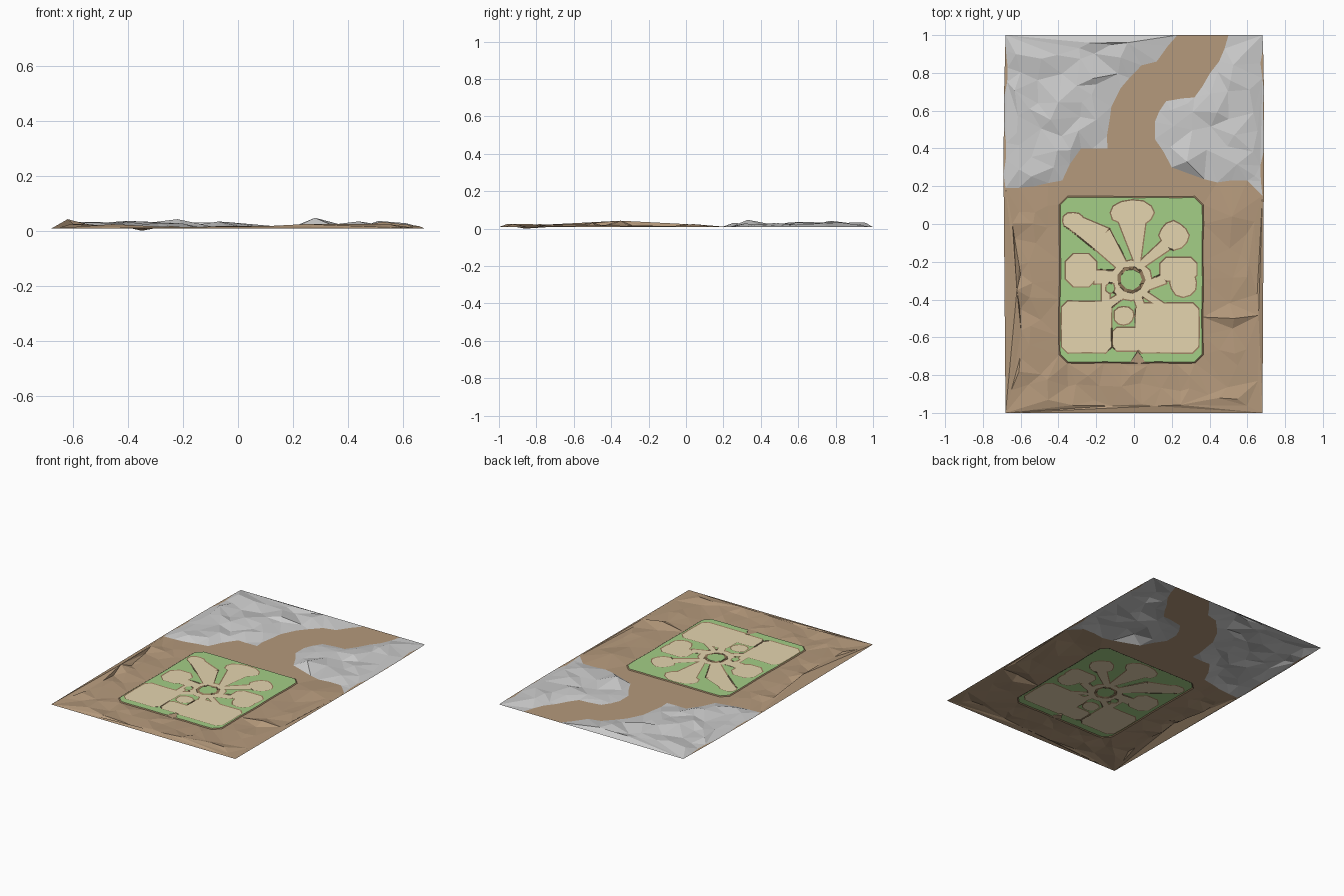
import bpy, math, random
from mathutils import Vector
from mathutils.geometry import delaunay_2d_cdt

if "Cube" in bpy.data.objects:
    bpy.data.objects.remove(bpy.data.objects["Cube"])

random.seed(7)
rnd = random.uniform
BASE, GRASS_Z, SAND_Z = 0.008, 0.013, 0.011
W, H = 0.68, 1.0


def poly(*n):
    """Counter-clockwise outline from x, y pairs in hundredths."""
    p = [Vector((x / 100, y / 100)) for x, y in zip(n[::2], n[1::2])]
    area = sum(a.x * b.y - b.x * a.y for a, b in zip(p, p[1:] + p[:1]))
    return p if area > 0 else p[::-1]


def rough(p, amount, step=0.06):
    """Break long edges up with small random bends, leaving the slab border straight."""
    out = []
    for a, b in zip(p, p[1:] + p[:1]):
        out.append(a)
        edge = (abs(a.x) == abs(b.x) == W and a.x == b.x) or (a.y == b.y == H)
        n = 1 if edge else max(1, round((b - a).length / step))
        out += [a.lerp(b, i / n) + Vector((rnd(-amount, amount), rnd(-amount, amount)))
                for i in range(1, n)]
    return out


def blob(x, y, rx, ry, n=12, wob=0.08):
    q = []
    for i in range(n):
        t, k = math.tau * i / n, 1 + rnd(-wob, wob)
        q += [x + rx * k * math.cos(t), y + ry * k * math.sin(t)]
    return poly(*q)


def box(x1, y1, x2, y2, c=3):
    return rough(poly(x1 + c, y1, x2 - c, y1, x2, y1 + c, x2, y2 - c,
                      x2 - c, y2, x1 + c, y2, x1, y2 - c, x1, y1 + c), 0.003, 0.1)


def lane(x1, y1, w1, x2, y2, w2):
    d = Vector((x2 - x1, y2 - y1)).normalized() / 2
    a, b = d * w1, d * w2
    return poly(x1 - a.y, y1 + a.x, x1 + a.y, y1 - a.x,
                x2 + b.y, y2 - b.x, x2 - b.y, y2 + b.x)


def grow(p, w=0.007):
    """Offset an outline outwards."""
    out = []
    for i, b in enumerate(p):
        u = (b - p[i - 1]).normalized()
        v = (p[(i + 1) % len(p)] - b).normalized()
        m = Vector((u.y + v.y, -u.x - v.x)).normalized()
        out.append(b + m * w / max(0.6, m.dot(Vector((u.y, -u.x)))))
    return out


def inside(q, p):
    hit = False
    for a, b in zip(p, p[1:] + p[:1]):
        if (a.y > q.y) != (b.y > q.y):
            if q.x < a.x + (q.y - a.y) * (b.x - a.x) / (b.y - a.y):
                hit = not hit
    return hit


def within(q, polys):
    return any(inside(q, p) for p in polys)


# Ground slab and the two rocky areas beside the pass
border = [Vector((-W, -H)), Vector((W, -H)), Vector((W, H)), Vector((-W, H))]
left_rock = poly(-68, 19, -38, 23, -28, 40, -14, 40, -12, 62, -7, 72,
                 4, 84, 12, 86, 23, 100, -68, 100)
right_rock = poly(50, 100, 45, 86, 32, 67, 17, 65, 11, 54, 11, 45,
                  20, 30, 44, 22, 60, 23, 68, 15, 68, 100)
rocks = [rough(left_rock, 0.012, 0.08), rough(right_rock, 0.012, 0.08)]

# Lawn with a notch at the entrance
lawn = [box(-39, -73, 36, 14, 4)]
notch = [poly(-3, -75, 2, -67, 7, -75)]

# Sandy clearings and lanes, overlapping into one network
sand = [blob(-1, 6, 12, 7), lane(-1, 3, 15, 2, -22, 2)]
sand += [blob(-32, 1.5, 5.5, 4.5), lane(-32, 1, 8, -17, -8, 13),
         lane(-18, -7, 13, -4, -25, 4)]
sand += [blob(21, -6, 7.5, 7), lane(17, -11, 6, 2, -23, 3)]
sand += [box(-36, -33, -20, -16, 4), lane(-21, -28, 7, -7, -28, 6)]
sand += [box(14, -30, 33, -18), blob(26, -31, 7, 7), lane(16, -29, 5, 4, -34, 4)]
sand += [box(-38, -68, -12, -41), box(1, -68, 34, -42), box(-11, -67, 4, -55, 2)]
sand += [blob(-5.5, -48.5, 5, 4.5), blob(-1.5, -30, 11, 10.5, 12, 0.03)]
sand += [lane(-15, -30, 4, -15, -43, 4), lane(-5, -37, 3, -14, -43, 4),
         lane(1, -36, 4, 4, -45, 4), lane(4, -36, 3, 16, -44, 3)]

# Planted islands: centre bed with a broad kerb, and a small one
islands = [blob(-1.5, -29.5, 5.5, 5.5, 9, 0.05), blob(-12.5, -34, 2.2, 2.5, 7)]
kerbs = [grow(islands[0], 0.018), grow(islands[1])]
sand_out = [grow(p) for p in sand]
lawn_out = [grow(p) for p in lawn]


def kind(q):
    """Name of the ground type at a point, nearest layer first."""
    for name, area in (("grass", islands), ("path_rim", kerbs), ("dirt_ground", notch),
                       ("sand_paths", sand), ("path_rim", sand_out), ("grass", lawn),
                       ("path_rim", lawn_out), ("rock_ground", rocks)):
        if within(q, area):
            return name
    return "dirt_ground"


# Outline points and edges
pts, edges = [], []
for p in [border] + rocks + lawn + lawn_out + notch + sand + sand_out + islands + kerbs:
    n = len(pts)
    pts += p
    edges += [(n + i, n + (i + 1) % len(p)) for i in range(len(p))]

# Scattered hill points, with a few set peaks and one hollow
lift = {}
for x, y, z in [(0.28, 0.33, 0.047), (-0.22, 0.77, 0.042), (-0.62, -0.35, 0.042),
                (0.53, -0.5, 0.032), (-0.35, -0.86, 0.0)]:
    lift[len(pts)] = z
    pts.append(Vector((x, y)))
for i in range(-6, 7):
    for j in range(-10, 11):
        q = Vector((i * 0.105 + rnd(-.04, .04), j * 0.096 + rnd(-.04, .04)))
        if abs(q.x) > 0.66 or abs(q.y) > 0.97:
            continue
        k = kind(q)
        if k == "rock_ground":
            z = BASE + rnd(0.002, 0.028)
        elif k == "dirt_ground" and (abs(q.x) > 0.45 or q.y < -0.8) and q.y < 0.12:
            z = BASE + random.choice((0, 0.004, 0.009, 0.016))
        else:
            continue
        if min((q - p).length for p in pts) > 0.035:
            lift[len(pts)] = z
            pts.append(q)

verts, _, faces, origin, _, _ = delaunay_2d_cdt(pts, edges, [], 0, 1e-5)

# Sort triangles by ground type and find which types meet at each point
groups, touch = {}, {}
for f in faces:
    a, b, c = (verts[i] for i in f)
    if (b - a).cross(c - a) < 0:
        f = f[::-1]
    k = kind((a + b + c) / 3)
    groups.setdefault(k, []).append(f)
    for i in f:
        touch.setdefault(i, set()).add(k)


def level(i):
    if "sand_paths" in touch[i]:
        return SAND_Z
    if "grass" in touch[i]:
        return GRASS_Z
    return next((lift[o] for o in origin[i] if o in lift), BASE)


colours = {"dirt_ground": (0.46, 0.32, 0.20), "rock_ground": (0.68, 0.68, 0.68),
           "grass": (0.37, 0.62, 0.24), "sand_paths": (0.78, 0.66, 0.43),
           "path_rim": (0.30, 0.20, 0.11)}

# One object per ground type
for name, tris in groups.items():
    used = sorted({i for f in tris for i in f})
    idx = {v: n for n, v in enumerate(used)}
    mesh = bpy.data.meshes.new(name)
    mesh.from_pydata([(verts[i].x, verts[i].y, level(i)) for i in used], [],
                     [[idx[i] for i in f] for f in tris])
    mat = bpy.data.materials.new(name)
    mat.diffuse_color = (*colours[name], 1)
    mat.use_nodes = True
    mat.node_tree.nodes["Principled BSDF"].inputs["Base Color"].default_value = mat.diffuse_color
    mesh.materials.append(mat)
    bpy.context.collection.objects.link(bpy.data.objects.new(name, mesh))
